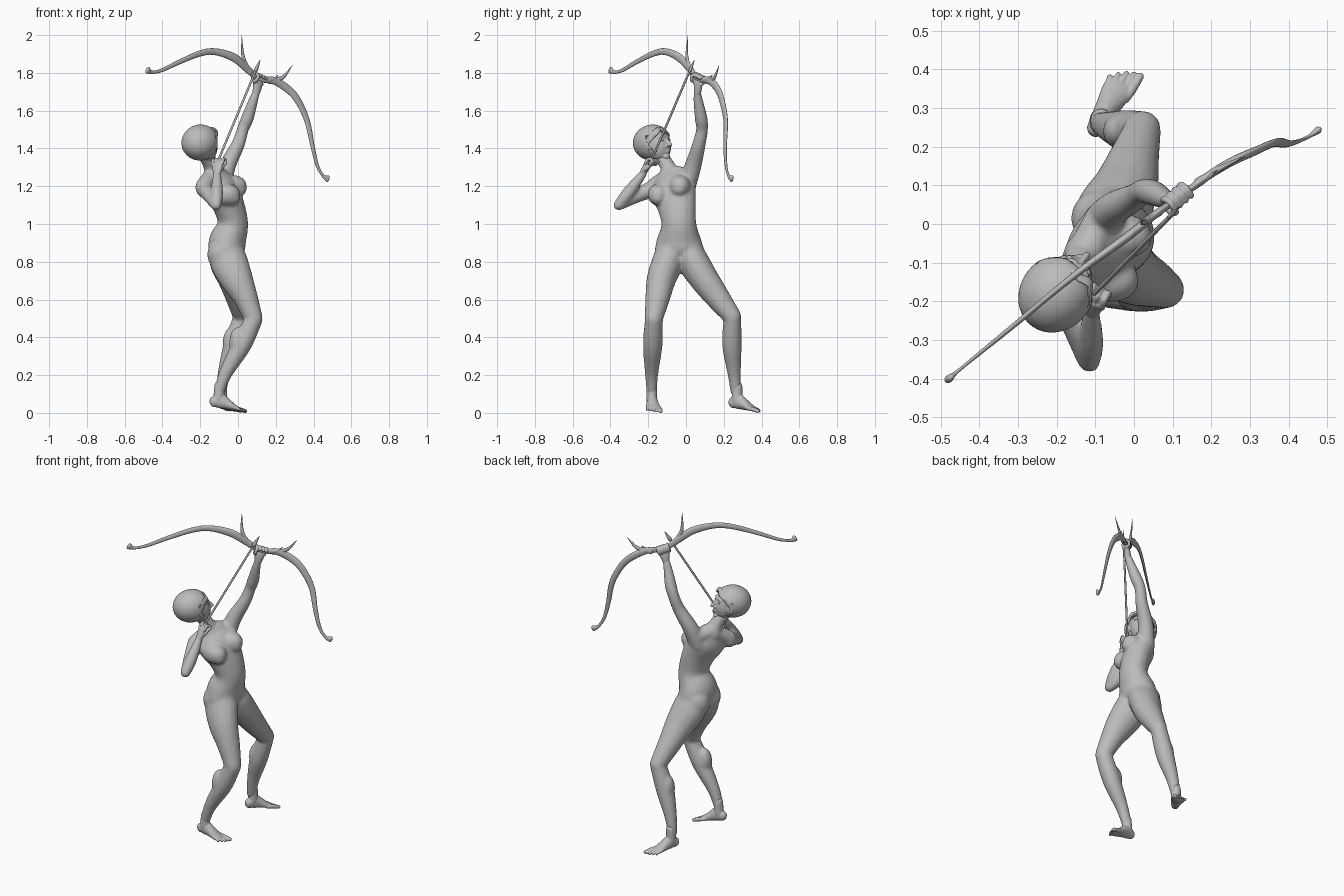
import bpy, bmesh
from math import sin, cos, pi, radians
from mathutils import Vector, Matrix

default_cube = bpy.data.objects.get("Cube")
if default_cube:
    bpy.data.objects.remove(default_cube)

grey = bpy.data.materials.new("plain grey")
grey.use_nodes = True
grey.diffuse_color = (.5, .5, .5, 1)
grey.node_tree.nodes["Principled BSDF"].inputs["Base Color"].default_value = (.5, .5, .5, 1)


def spline(points, steps=5):
    """Smooth curve through points of any dimension."""
    result = []
    last = len(points) - 1
    for i in range(last):
        before, start = points[max(i - 1, 0)], points[i]
        end, after = points[i + 1], points[min(i + 2, last)]
        for k in range(steps):
            t = k / steps
            result.append([(2 * q + (r - p) * t + (2 * p - 5 * q + 4 * r - s) * t * t
                            + (3 * q - p - 3 * r + s) * t ** 3) / 2
                           for p, q, r, s in zip(before, start, end, after)])
    return result + [list(points[last])]


def tube(bm, points, ref, ref_end=None, aspect=1.0, place=Matrix(), sides=16):
    """Round-ended loft; points hold x, y, z, radius along ref, and optional other radius."""
    points = [tuple(p) if len(p) == 5 else (*p[:3], p[3] * aspect, p[3]) for p in points]
    path = spline(points)
    centres = [Vector(p[:3]) for p in path]
    ref, ref_end = Vector(ref), Vector(ref_end or ref)
    last = len(path) - 1
    stations = []
    for i, p in enumerate(path):
        tangent = (centres[min(i + 1, last)] - centres[max(i - 1, 0)]).normalized()
        row = [(centres[i], tangent, p[3], p[4], i / last)]
        if i in (0, last):
            sign = -1 if i == 0 else 1
            for angle in (.5, 1, 1.4):
                shift = tangent * sign * sin(angle) * min(p[3], p[4])
                row.append((centres[i] + shift, tangent, p[3] * cos(angle), p[4] * cos(angle), i / last))
            if i == 0:
                row.reverse()
        stations += row
    rings = []
    for centre, tangent, wide, deep, t in stations:
        side = ref.lerp(ref_end, t)
        side = (side - tangent * side.dot(tangent)).normalized()
        other = tangent.cross(side)
        rings.append([bm.verts.new(place @ (centre + side * wide * cos(a) + other * deep * sin(a)))
                      for a in (2 * pi * k / sides for k in range(sides))])
    for low, high in zip(rings, rings[1:]):
        for k in range(sides):
            n = (k + 1) % sides
            bm.faces.new((low[k], low[n], high[n], high[k]))
    bm.faces.new(rings[0][::-1])
    bm.faces.new(rings[-1])


def blob(bm, centre, radii, place=Matrix(), detail=3):
    size = Matrix.Diagonal((*radii, 1))
    bmesh.ops.create_icosphere(bm, subdivisions=detail, radius=1,
                               matrix=place @ Matrix.Translation(centre) @ size)


def finish(bm, name, voxel=0, smooth=0):
    """Turn a bmesh into an object, optionally fused into one skin."""
    bmesh.ops.recalc_face_normals(bm, faces=bm.faces[:])
    mesh = bpy.data.meshes.new(name)
    bm.to_mesh(mesh)
    bm.free()
    obj = bpy.data.objects.new(name, mesh)
    bpy.context.collection.objects.link(obj)
    bpy.context.view_layer.objects.active = obj
    if voxel:
        fuse = obj.modifiers.new("fuse", 'REMESH')
        fuse.mode, fuse.voxel_size = 'VOXEL', voxel
        relax = obj.modifiers.new("relax", 'SMOOTH')
        relax.factor, relax.iterations = .5, smooth
        for modifier in ("fuse", "relax"):
            bpy.ops.object.modifier_apply(modifier=modifier)
    obj.data.materials.clear()
    obj.data.materials.append(grey)
    for face in obj.data.polygons:
        face.use_smooth = True
    return obj


# Body: torso, neck, arms and legs fused into one skin
body = bmesh.new()
tube(body, [(-.06, -.03, .815, .1, .05), (-.06, -.035, .85, .13, .09), (-.055, -.037, .91, .12, .098),
            (-.027, -.038, 1, .093, .08), (-.05, -.05, 1.1, .106, .08), (-.095, -.068, 1.19, .124, .084),
            (-.125, -.08, 1.25, .09, .055)], (0, 1, 0), (.45, .88, .25), sides=24)
tube(body, [(-.13, -.08, 1.25, .055), (-.145, -.1, 1.31, .04), (-.175, -.14, 1.37, .039)], (1, 0, 0))
for centre in ((-.026, -.032, 1.2), (-.06, -.145, 1.155)):
    blob(body, centre, (.073, .058, .06))
    blob(body, Vector(centre) + Vector((.022, -.004, -.014)), (.051, .045, .043))
for y in (.015, -.09):
    blob(body, (-.085, y, .84), (.078, .076, .09))
# Collar and shoulder muscles
tube(body, [(-.18, -.165, 1.2, .046), (-.135, -.08, 1.255, .043), (-.08, .012, 1.25, .048)], (0, 0, 1))
# Raised bow arm
tube(body, [(-.085, .0, 1.2, .053), (-.055, .038, 1.31, .045), (.0, .068, 1.42, .036), (.025, .085, 1.5, .032),
            (.05, .08, 1.56, .034), (.08, .065, 1.65, .026), (.097, .06, 1.7, .02)], (1, 0, 0))
# Bent drawing arm
tube(body, [(-.18, -.165, 1.19, .047), (-.15, -.26, 1.15, .038), (-.117, -.355, 1.1, .029)], (0, 0, 1))
tube(body, [(-.115, -.357, 1.1, .028), (-.112, -.305, 1.165, .034), (-.11, -.225, 1.27, .021)], (1, 0, 0))
# Front leg, then rear leg
tube(body, [(-.06, -.075, .88, .075, .085), (-.048, -.096, .8, .084, .1), (-.008, -.13, .71, .078, .088),
            (.04, -.15, .61, .066), (.083, -.17, .5, .049)], (0, 1, 0))
tube(body, [(.083, -.17, .495, .048), (.02, -.176, .36, .052), (-.065, -.182, .21, .036),
            (-.1, -.182, .11, .027)], (0, 1, 0))
tube(body, [(-.06, .0, .88, .075, .085), (-.05, .038, .8, .084, .1), (-.022, .095, .71, .078, .086),
            (.0, .168, .61, .066), (.022, .245, .51, .049)], (0, 1, 0))
tube(body, [(.022, .246, .505, .047), (-.025, .243, .36, .052), (-.072, .255, .21, .036),
            (-.09, .263, .11, .027)], (0, 1, 0))
for calf in ((-.003, -.178, .37), (-.037, .24, .37)):
    blob(body, calf, (.044, .047, .085))
finish(body, "body", .007, 14)


def foot(name, heel, turn, pitch, inner):
    bm = bmesh.new()
    place = Matrix.Translation(heel) @ Matrix.Rotation(turn, 4, 'Z') @ Matrix.Rotation(pitch, 4, 'Y')
    tube(bm, [(.015, 0, .032, .024, .03), (.045, 0, .042, .028, .041), (.08, 0, .033, .032, .031),
              (.115, 0, .022, .038, .02), (.142, 0, .016, .038, .013)], (0, 1, 0), place=place)
    tube(bm, [(.03, 0, .12, .027), (.037, 0, .05, .029)], (0, 1, 0), place=place)
    for i in range(5):
        side = inner * (.033 - .0165 * i)
        radius = .012 if i == 0 else .0088 - .0005 * i
        tip = .19 - .0025 * i * i
        tube(bm, [(.12, side * .9, .017, radius), (.15, side, .016, radius),
                  (tip, side * 1.05, .011, radius * .9)], (0, 1, 0), place=place, sides=10)
    finish(bm, name, .0035, 2)


foot("right_foot", (-.147, -.185, .03), radians(5), .165, 1)
foot("left_foot", (-.107, .232, .024), radians(61), .13, -1)

# Left hand wrapped round the grip
hand = bmesh.new()
wrist, grip = Vector((.095, .06, 1.69)), Vector((.112, .066, 1.768))
axis = Vector((.7, .6, -.3)).normalized()
toward = wrist - grip
toward = (toward - axis * toward.dot(axis)).normalized()
across = axis.cross(toward)
tube(hand, [(*wrist, .02, .019), (*(wrist.lerp(grip, .45)), .027, .018),
            (*(grip + toward * .02), .032, .014)], axis)
for i in range(4):
    middle = grip + axis * (i - 1.5) * .0195
    arc = [middle + (toward * cos(a) + across * sin(a)) * .021 for a in (0, 1, 2, 3, 4)]
    tube(hand, [(*p, .0088) for p in arc], axis, sides=10)
thumb = [grip - axis * .03 + (toward * cos(a) - across * sin(a)) * .024 for a in (.2, 1, 1.9)]
tube(hand, [(*p, .01) for p in thumb], axis, sides=10)
finish(hand, "left_hand", .0033, 1)

# Right hand hooked at the arrow's tail
hand = bmesh.new()
wrist, knuckles = Vector((-.11, -.232, 1.262)), Vector((-.11, -.2, 1.32))
row = Vector((.018, -.01, .002))
tube(hand, [(*wrist, .02, .018), (*wrist.lerp(knuckles, .5), .028, .016), (*knuckles, .033, .013)], row)
for i in range(4):
    base = knuckles + row * (i - 1.5)
    bend = base + Vector((.006, .018, .022))
    curl = bend + Vector((.01, .018, -.01))
    tube(hand, [(*base, .0092), (*bend, .0088), (*curl, .0085),
                (*(curl + Vector((0, -.012, -.016))), .008)], row, sides=10)
tube(hand, [(-.09, -.215, 1.29, .012), (-.08, -.19, 1.31, .01), (-.083, -.17, 1.33, .009)], row, sides=10)
finish(hand, "right_hand", .0033, 1)

# Head frame: x to its right, y forward, z up
forward = Vector((.6, .75, .15)).normalized()
right = forward.cross(Vector((0, 0, 1))).normalized()
frame = Matrix((right, forward, right.cross(forward))).transposed().to_4x4()
frame = Matrix.Translation((-.185, -.16, 1.42)) @ frame

head = bmesh.new()
blob(head, (0, -.02, .013), (.08, .09, .08), frame)
blob(head, (0, .022, -.01), (.062, .063, .086), frame)
blob(head, (0, .058, -.074), (.024, .023, .02), frame)
tube(head, [(0, .076, .02, .007), (0, .088, .002, .008), (0, .099, -.016, .01)], (1, 0, 0), place=frame)
for u, push in ((-.042, .081), (-.051, .079)):
    tube(head, [(-.02, push - .009, u, .004), (0, push, u, .006), (.02, push - .009, u, .004)],
         (0, 0, 1), place=frame, sides=10)
for sign in (-1, 1):
    blob(head, (sign * .066, .01, -.012), (.012, .018, .028), frame)
    blob(head, (sign * .014, .082, -.02), (.007, .01, .007), frame)
    tube(head, [(sign * .01, .076, .032, .006), (sign * .028, .07, .034, .006),
                (sign * .045, .054, .026, .005)], (0, 0, 1), place=frame, sides=10)
finish(head, "head", .004, 3)

eyes = bmesh.new()
for sign in (-1, 1):
    blob(eyes, (sign * .026, .068, .013), (.013, .01, .007), frame)
finish(eyes, "eyes")

# Smooth bobbed hair with an opening cut for the face
hair = bmesh.new()
blob(hair, (0, -.022, .015), (.094, .107, .095), detail=4)
part, slope, edge = Vector((.02, 0, .066)), .3, .016
for normal, point in (((0, 1, .3), (0, edge, 0)), ((slope, 0, 1), part), ((-slope, 0, 1), part)):
    bmesh.ops.bisect_plane(hair, geom=hair.verts[:] + hair.edges[:] + hair.faces[:],
                           plane_co=point, plane_no=normal)
opening = []
for face in hair.faces:
    spot = face.calc_center_median()
    if spot.y + .3 * spot.z > edge and spot.z < part.z - slope * abs(spot.x - part.x):
        opening.append(face)
bmesh.ops.delete(hair, geom=opening, context='FACES')
hair.transform(frame)
cap = finish(hair, "hair")
thick = cap.modifiers.new("thickness", 'SOLIDIFY')
thick.thickness, thick.offset = .01, -1

# Swept locks from the parting to each temple
fringe = bmesh.new()
for sign in (-1, 1):
    tube(fringe, [(.02, .055, .078, .006, .012), (.02 + sign * .03, .06, .064, .006, .016),
                  (sign * .068, .035, .042, .006, .017), (sign * .084, .008, .005, .005, .012),
                  (sign * .08, .005, -.03, .003, .004)], (0, 1, .6), (sign, .3, 0), place=frame)
finish(fringe, "fringe")

# Recurved bow with flared tips
bow = bmesh.new()
normal = (-.6, .78, 0)
tube(bow, [(-.478, -.4, 1.815, .02), (-.455, -.38, 1.803, .009), (-.4, -.335, 1.815, .01),
           (-.31, -.262, 1.858, .013), (-.2, -.17, 1.903, .016), (-.12, -.107, 1.912, .018),
           (-.02, -.035, 1.88, .023), (.055, .025, 1.815, .02), (.112, .066, 1.768, .014),
           (.185, .12, 1.76, .02), (.25, .16, 1.725, .022), (.31, .187, 1.665, .02),
           (.365, .21, 1.55, .017), (.395, .207, 1.41, .013), (.42, .212, 1.31, .01),
           (.45, .225, 1.255, .009), (.475, .242, 1.24, .019)], normal, aspect=.5)
finish(bow, "bow")

# Curved thorns around the grip
thorns = bmesh.new()
for root, bend, tip in (((.065, .03, 1.8), (.028, .005, 1.88), (.02, .01, 1.997)),
                        ((.165, .11, 1.755), (.235, .15, 1.775), (.288, .175, 1.84)),
                        ((.09, .05, 1.785), (.05, .02, 1.815), (.02, .0, 1.85)),
                        ((.135, .085, 1.765), (.185, .115, 1.765), (.215, .14, 1.79))):
    tube(thorns, [(*root, .016), (*bend, .011), (*tip, .001)], normal, aspect=.6, sides=10)
finish(thorns, "thorns")

# Arrow shaft and pointed head
arrow = bmesh.new()
tail, tip = Vector((-.112, -.19, 1.32)), Vector((.118, .045, 1.87))
neck = tail.lerp(tip, .88)
tube(arrow, [(*tail, .006), (*neck, .006)], normal, sides=10)
tube(arrow, [(*neck, .005), (*tail.lerp(tip, .91), .012), (*tip, .001)], normal, aspect=.5, sides=10)
finish(arrow, "arrow")
